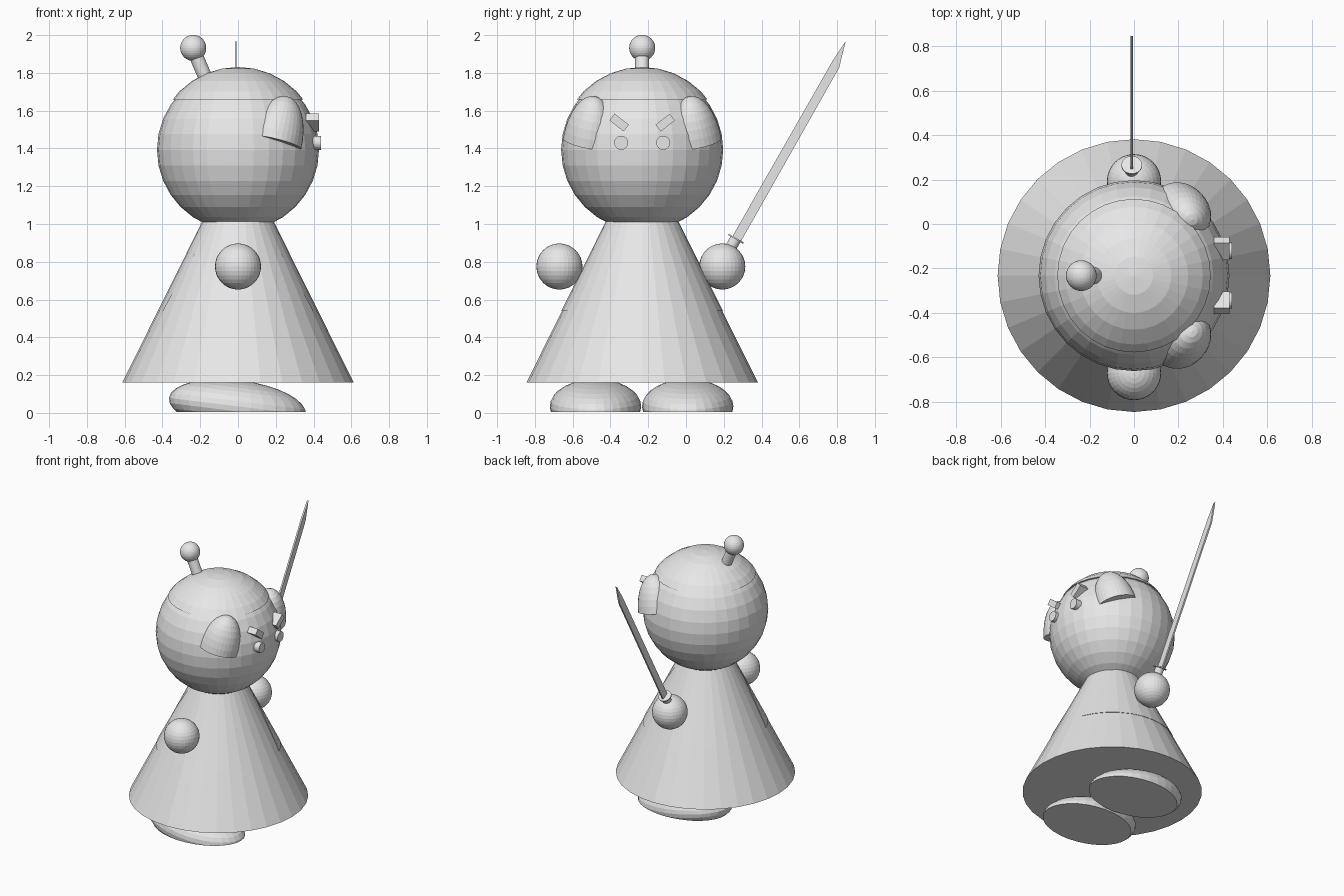
import bpy, bmesh, math
from mathutils import Matrix, Vector

if "Cube" in bpy.data.objects:
    bpy.data.objects.remove(bpy.data.objects["Cube"])

CY = -0.232          # body axis in y
HEAD_Z = 1.393

grey = bpy.data.materials.new("plain_grey")
grey.diffuse_color = (0.8, 0.8, 0.8, 1)
grey.use_nodes = True
grey.node_tree.nodes["Principled BSDF"].inputs["Base Color"].default_value = grey.diffuse_color


def finish(name, bm):
    bmesh.ops.recalc_face_normals(bm, faces=bm.faces)
    me = bpy.data.meshes.new(name)
    bm.to_mesh(me)
    bm.free()
    ob = bpy.data.objects.new(name, me)
    me.materials.append(grey)
    bpy.context.collection.objects.link(ob)
    return ob


def cut(bm, co, no, cap=True):
    """Remove everything on the side the normal points to."""
    geom = bm.verts[:] + bm.edges[:] + bm.faces[:]
    res = bmesh.ops.bisect_plane(bm, geom=geom, plane_co=co, plane_no=no, clear_outer=True)
    if cap:
        edges = [e for e in res["geom_cut"] if isinstance(e, bmesh.types.BMEdge)]
        bmesh.ops.contextual_create(bm, geom=edges)


def ball(name, mat, cuts=(), u=32, v=16):
    bm = bmesh.new()
    bmesh.ops.create_uvsphere(bm, u_segments=u, v_segments=v, radius=1, matrix=mat)
    for co, no in cuts:
        cut(bm, co, no)
    return finish(name, bm)


def place(x, y, z, sx, sy=None, sz=None):
    return Matrix.Translation((x, y, z)) @ Matrix.Diagonal((sx, sy or sx, sz or sx, 1))


def rod(name, a, b, r1, r2=None, seg=32, cuts=()):
    a, b = Vector(a), Vector(b)
    d = b - a
    bm = bmesh.new()
    mat = Matrix.Translation((a + b) / 2) @ d.to_track_quat('Z', 'Y').to_matrix().to_4x4()
    bmesh.ops.create_cone(bm, cap_ends=True, segments=seg, radius1=r1,
                          radius2=r1 if r2 is None else r2, depth=d.length, matrix=mat)
    for co, no in cuts:
        cut(bm, co, no)
    return finish(name, bm)


# Robe, and the raised sleeve panels on both sides of it
rod("robe", (0, CY, 0.16), (0, CY, 1.394), 0.613, 0)
for s in (-1, 1):
    rod("sleeve_panel", (0, CY, 0.16), (0, CY, 1.40), 0.617, 0,
        cuts=[((0, 0, 0.54), (0, 0, -1)), ((0, CY + s * 0.155, 0), (0, -s, 0))])

# Head with the thin hair cap over the top
ball("head", place(0, CY, HEAD_Z, 0.429))
ball("hair_cap", place(0, CY, HEAD_Z, 0.438), cuts=[((0, 0, 1.66), (0, 0, -1))])

# Topknot leaning back
rod("topknot_stem", (-0.14, CY, 1.70), (-0.235, CY, 1.92), 0.037)
ball("topknot_ball", place(-0.237, CY, 1.932, 0.069))

for s in (-1, 1):
    # Hands
    ball("hand", place(0, CY - 0.007 + s * 0.431, 0.775, 0.122))

    # Feet: low ovals, higher at the heel, flat on the ground
    tilt = Matrix.Rotation(math.radians(7), 4, 'Y')
    ball("foot", Matrix.Translation((-0.003, CY - 0.003 + s * 0.244, 0.035)) @ tilt
         @ Matrix.Diagonal((0.365, 0.242, 0.138, 1)), cuts=[((0, 0, 0.005), (0, 0, -1))])

    # Eyes
    ey = CY + s * 0.111
    rod("eye", (0.36, ey, 1.43), (0.44, ey, 1.43), 0.037)

    # Slanted eyebrows
    bm = bmesh.new()
    bmesh.ops.create_cube(bm, size=1, matrix=Matrix.Translation((0.395, CY + s * 0.122, 1.537))
                          @ Matrix.Rotation(s * math.radians(38), 4, 'X')
                          @ Matrix.Diagonal((0.07, 0.095, 0.045, 1)))
    finish("eyebrow", bm)

    # Side locks: leaning oval flaps cut off square at the lower end
    az = math.radians(55)
    n = Vector((math.cos(az), s * math.sin(az), 0))
    t = Vector((math.sin(az), -s * math.cos(az), 0))
    lean = math.radians(16)
    up = Vector((0, 0, 1)) * math.cos(lean) + t * math.sin(lean)
    side = t * math.cos(lean) - Vector((0, 0, 1)) * math.sin(lean)
    c = Vector((0, CY, 1.43)) + n * 0.355
    frame = Matrix((n * 0.125, side * 0.14, up * 0.255)).transposed().to_4x4()
    ball("side_lock", Matrix.Translation(c) @ frame, cuts=[(c, -up)])

# Sword: handle, round guard and single-edged blade
SX = -0.01
along = Vector((0, 0.5, 0.866))
guard = Vector((SX, 0.264, 0.922))
rod("sword_handle", guard - along * 0.17, guard, 0.03)
rod("sword_guard", guard - along * 0.004, guard + along * 0.004, 0.046)
bm = bmesh.new()
outline = [(0.246, 0.935), (0.288, 0.903), (0.811, 1.828), (0.845, 1.967), (0.774, 1.86)]
face = bm.faces.new([bm.verts.new((SX - 0.006, y, z)) for y, z in outline])
ext = bmesh.ops.extrude_face_region(bm, geom=[face])
bmesh.ops.translate(bm, vec=(0.012, 0, 0),
                    verts=[v for v in ext["geom"] if isinstance(v, bmesh.types.BMVert)])
finish("sword_blade", bm)
